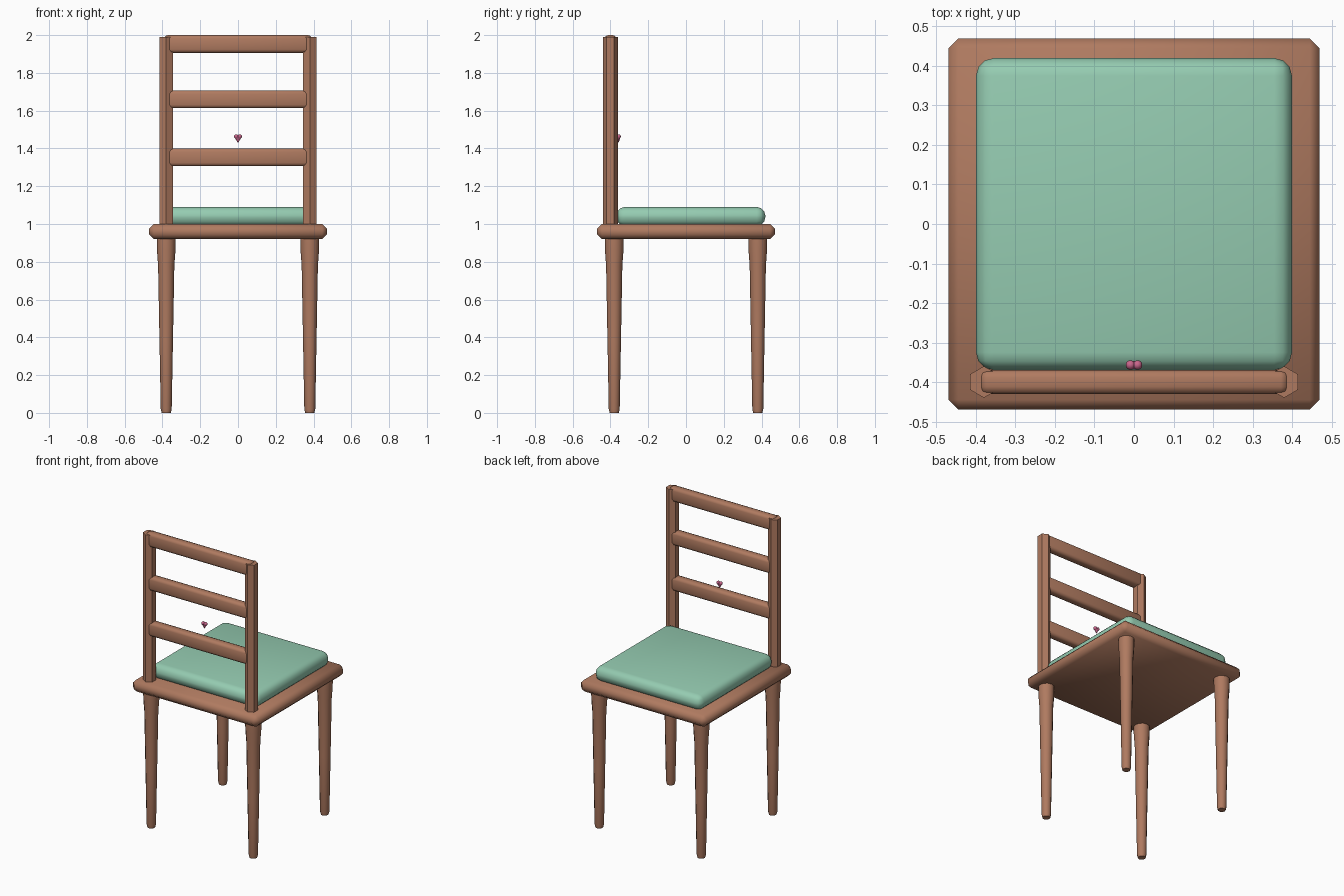
import bpy
import bmesh
import math

default_cube = bpy.data.objects.get("Cube")
if default_cube:
    bpy.data.objects.remove(default_cube, do_unlink=True)


def make_material(name, rgb):
    mat = bpy.data.materials.new(name)
    mat.use_nodes = True
    colour = (*rgb, 1.0)
    mat.diffuse_color = colour
    mat.node_tree.nodes["Principled BSDF"].inputs["Base Color"].default_value = colour
    return mat


wood = make_material("warm wood", (0.43, 0.195, 0.117))
fabric = make_material("mint fabric", (0.30, 0.60, 0.44))
pink = make_material("pink", (0.58, 0.13, 0.26))


def finish(bm, name, mat, smooth_angle=None):
    bmesh.ops.recalc_face_normals(bm, faces=bm.faces)
    mesh = bpy.data.meshes.new(name)
    bm.to_mesh(mesh)
    bm.free()
    mesh.materials.append(mat)
    obj = bpy.data.objects.new(name, mesh)
    bpy.context.collection.objects.link(obj)
    if smooth_angle:
        bpy.ops.object.select_all(action="DESELECT")
        obj.select_set(True)
        bpy.context.view_layer.objects.active = obj
        bpy.ops.object.shade_smooth_by_angle(angle=math.radians(smooth_angle))
    return obj


def rounded_box(name, low, high, bevel, segments, mat):
    bm = bmesh.new()
    bmesh.ops.create_cube(bm, size=1)
    for v in bm.verts:
        v.co = [(a + b) / 2 + c * (b - a) for a, b, c in zip(low, high, v.co)]
    bmesh.ops.bevel(bm, geom=bm.edges[:], offset=bevel, segments=segments,
                    profile=0.5, affect="EDGES", clamp_overlap=True)
    return finish(bm, name, mat, 50)


def turned(name, x, y, profile, sides, mat, smooth_angle=None):
    """Stack rings of (radius, z) into a capped, turned shape with a corner on the y axis."""
    bm = bmesh.new()
    rings = []
    for radius, z in profile:
        angles = [math.pi / 2 + math.tau * i / sides for i in range(sides)]
        rings.append([bm.verts.new((x + radius * math.cos(a), y + radius * math.sin(a), z))
                      for a in angles])
    for lower, upper in zip(rings, rings[1:]):
        for i in range(sides):
            j = (i + 1) % sides
            bm.faces.new((lower[i], lower[j], upper[j], upper[i]))
    bm.faces.new(rings[0])
    bm.faces.new(rings[-1])
    return finish(bm, name, mat, smooth_angle)


# Seat and cushion
rounded_box("seat", (-0.47, -0.47, 0.92), (0.47, 0.47, 1.0), 0.025, 1, wood)
rounded_box("cushion", (-0.4, -0.37, 0.99), (0.4, 0.42, 1.09), 0.045, 3, fabric)

# Tapered legs
leg_profile = [(0.024, 0), (0.029, 0.02), (0.036, 0.4), (0.043, 0.78), (0.049, 0.86), (0.05, 0.93)]
for side, x in (("right", -0.38), ("left", 0.38)):
    for end, y in (("front", -0.38), ("back", 0.38)):
        turned(f"{end}_{side}_leg", x, y, leg_profile, 12, wood, 40)
    # Six-sided backrest post
    turned(f"{side}_post", x, -0.4, [(0.04, 0.98), (0.04, 1.99)], 6, wood)

# Backrest rails
for label, z in (("lower", 1.353), ("middle", 1.66), ("top", 1.953)):
    rounded_box(f"{label}_rail", (-0.39, -0.43, z - 0.047), (0.39, -0.37, z + 0.047),
                0.018, 2, wood)

# Small heart: two lobes above a pointed tip
for side, x in (("right", -0.009), ("left", 0.009)):
    bm = bmesh.new()
    bmesh.ops.create_uvsphere(bm, u_segments=12, v_segments=8, radius=0.012)
    bmesh.ops.translate(bm, verts=bm.verts, vec=(x, -0.357, 1.463))
    finish(bm, f"heart_{side}_lobe", pink, 60)
tip = turned("heart_tip", 0, 0, [(0.001, -0.03), (0.019, 0)], 12, pink, 40)
tip.scale.y = 0.55
tip.location = (0, -0.357, 1.46)
